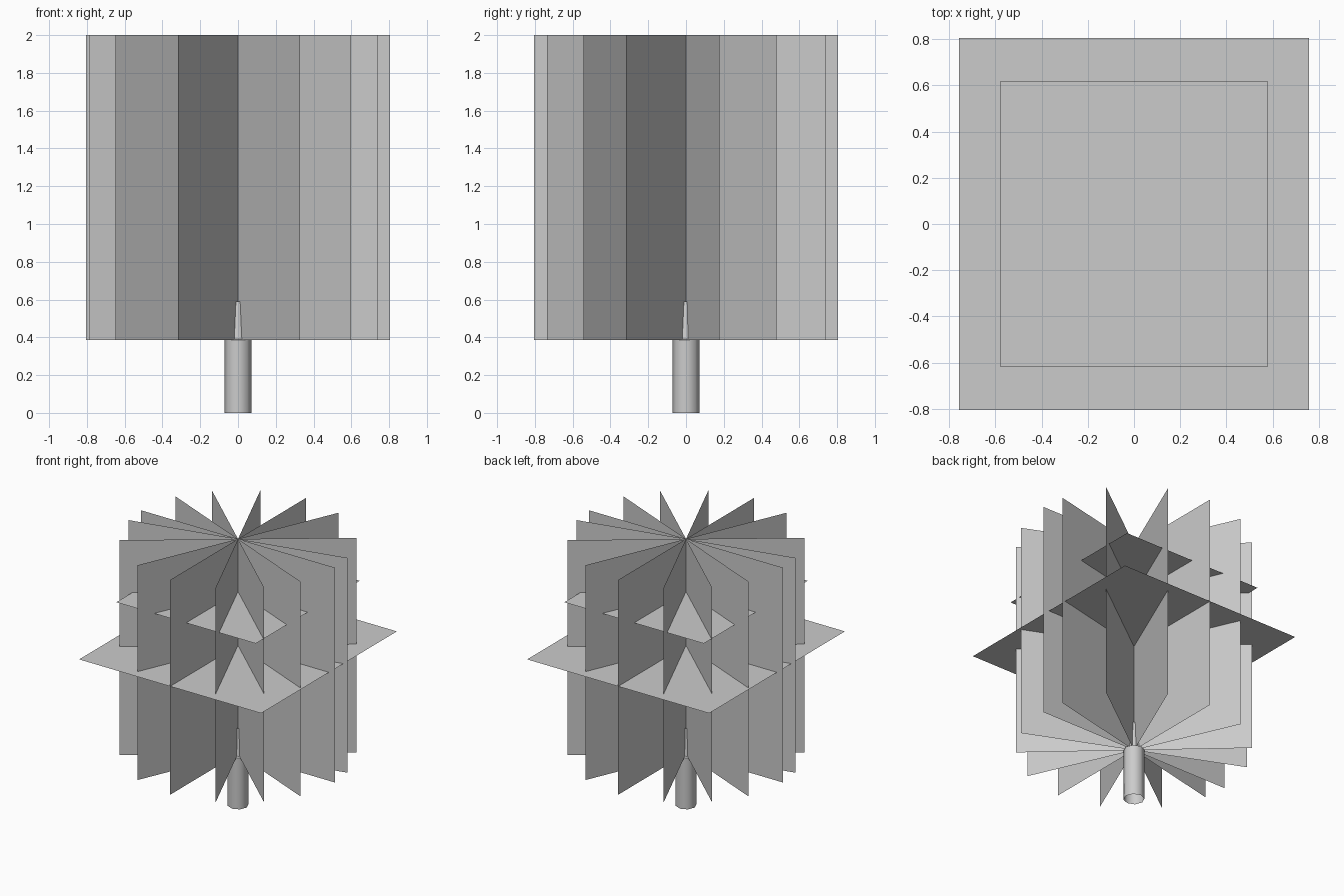
import bpy, bmesh
from math import cos, sin, pi, radians

if "Cube" in bpy.data.objects:
    bpy.data.objects.remove(bpy.data.objects["Cube"])


def add_mesh(name, verts, faces, smooth=False):
    mesh = bpy.data.meshes.new(name)
    mesh.from_pydata(verts, [], faces)
    for p in mesh.polygons:
        p.use_smooth = smooth
    obj = bpy.data.objects.new(name, mesh)
    bpy.context.collection.objects.link(obj)
    return obj


# Upright foliage cards, all crossing on the trunk axis
R, Z0, Z1 = 0.806, 0.385, 2.0
for i, deg in enumerate((0, 12.8, 36.4, 66.7, 90, 114.0, 137.8, 156.8)):
    x, y = R * cos(radians(deg)), R * sin(radians(deg))
    add_mesh(f"foliage_card_{i + 1}",
             [(-x, -y, Z0), (x, y, Z0), (x, y, Z1), (-x, -y, Z1)],
             [(0, 1, 2, 3)])

# Level foliage cards: name, half width, half depth, height
for name, hx, hy, z in (("lower_level_card", 0.757, 0.806, 1.2),
                        ("upper_level_card", 0.58, 0.617, 1.605)):
    add_mesh(name, [(-hx, -hy, z), (hx, -hy, z), (hx, hy, z), (-hx, hy, z)],
             [(0, 1, 2, 3)])

# Trunk: open tube, narrowing inside the foliage
N = 8
profile = [(0.072, 0.0), (0.071, 0.385), (0.054, 0.39), (0.03, 0.59)]
verts = [(r * cos(2 * pi * k / N), r * sin(2 * pi * k / N), z)
         for r, z in profile for k in range(N)]
faces = [(j * N + k, j * N + (k + 1) % N, (j + 1) * N + (k + 1) % N, (j + 1) * N + k)
         for j in range(len(profile) - 1) for k in range(N)]
trunk = add_mesh("trunk", verts, faces)
bpy.context.view_layer.objects.active = trunk
trunk.select_set(True)
bpy.ops.object.shade_smooth_by_angle(angle=radians(50))
